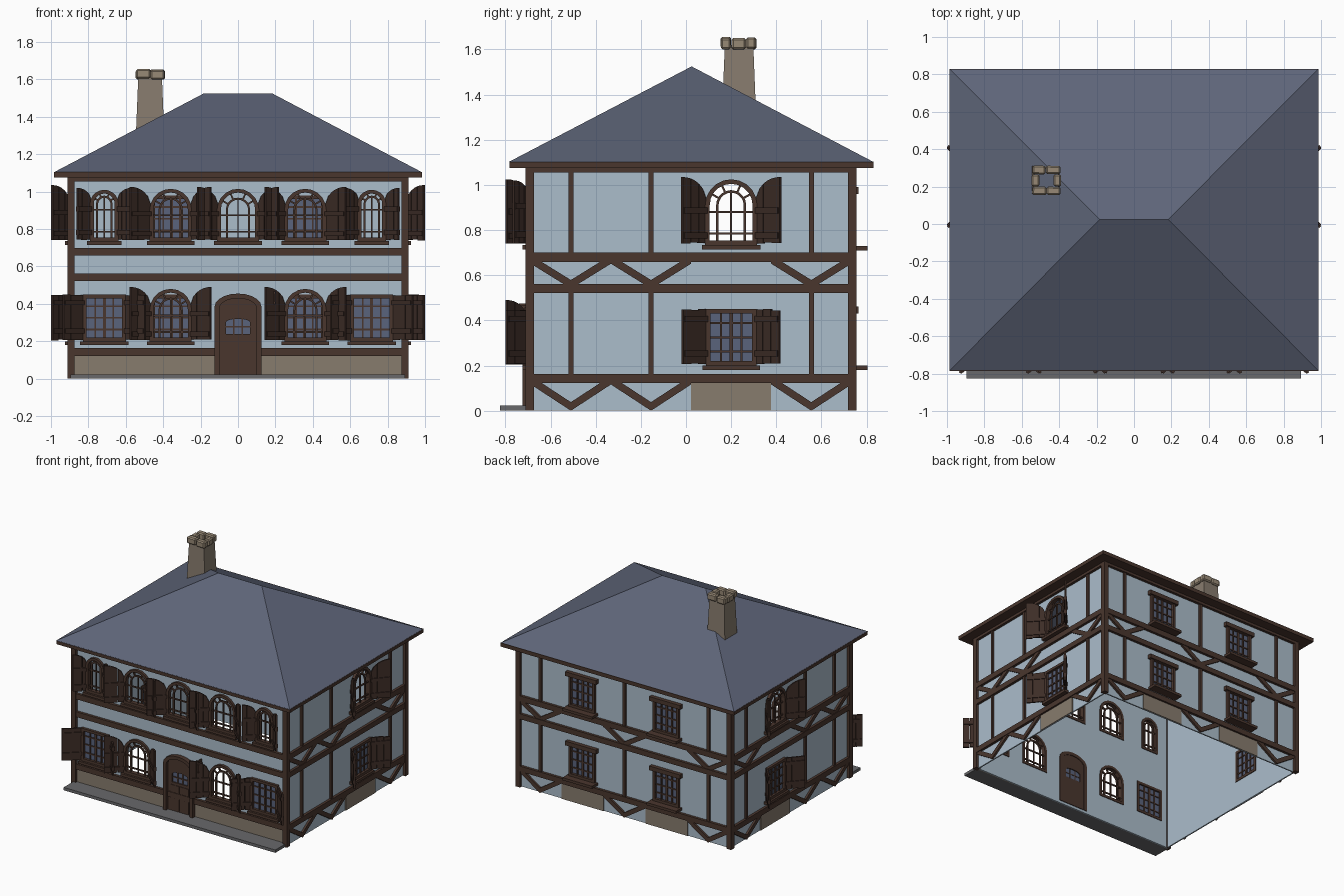
import bpy, bmesh, math, random
from mathutils import Matrix, Vector
from mathutils.geometry import tessellate_polygon

if "Cube" in bpy.data.objects:
    bpy.data.objects.remove(bpy.data.objects["Cube"])

random.seed(4)
COLOURS = {
    "wall_plaster": (0.41, 0.51, 0.60), "timber": (0.068, 0.037, 0.027),
    "shutter_wood": (0.047, 0.026, 0.020), "window_glass": (0.10, 0.125, 0.20),
    "roof_slate": (0.112, 0.130, 0.190), "base_stone": (0.245, 0.20, 0.155),
    "cap_stone": (0.31, 0.25, 0.18), "step_grey": (0.14, 0.14, 0.145),
}
MATS = {}
for n, c in COLOURS.items():
    MATS[n] = bpy.data.materials.new(n)
    MATS[n].diffuse_color = (*c, 1)
parts = {}


def part(name, mat):
    return parts.setdefault(name, (bmesh.new(), mat))[0]


def plate(name, mat, M, loops, w0, w1):
    """Extrude an outline (further loops are holes) from w0 to w1 in the frame M."""
    bm = part(name, mat)
    pts = [p for l in loops for p in l]
    lo, hi = ([bm.verts.new(M @ Vector((x, y, w))) for x, y in pts] for w in (w0, w1))
    tris = [range(len(pts))] if len(loops) == 1 else \
        tessellate_polygon([[Vector((x, y, 0)) for x, y in l] for l in loops])
    for t in tris:
        bm.faces.new([lo[i] for i in t])
        bm.faces.new([hi[i] for i in t])
    s = 0
    for l in loops:
        n = len(l)
        for i in range(n):
            a, b = s + i, s + (i + 1) % n
            bm.faces.new((lo[a], lo[b], hi[b], hi[a]))
        s += n


def rect(u0, u1, z0, z1):
    return [(u0, z0), (u1, z0), (u1, z1), (u0, z1)]


def arch(u, z0, z1, hw, rise, n=10):
    arc = [(u + hw * math.cos(math.pi * i / n), z1 - rise + rise * math.sin(math.pi * i / n))
           for i in range(n + 1)]
    return [(u - hw, z0), (u + hw, z0)] + arc


def bar(name, mat, M, p, q, width, w0, w1):
    p, q = Vector(p), Vector(q)
    n = (q - p).normalized().orthogonal() * width / 2
    plate(name, mat, M, [[tuple(p - n), tuple(q - n), tuple(q + n), tuple(p + n)]], w0, w1)


def side(angle, d):
    """Wall frame: x along the wall, y up, z outwards."""
    return (Matrix.Translation((0, 0.0225, 0)) @ Matrix.Rotation(math.radians(angle), 4, 'Z')
            @ Matrix.Rotation(math.pi / 2, 4, 'X') @ Matrix.Translation((0, 0, d)))


def shutter(name, M, u, z0, z1, sgn, W, rise):
    """Open three-plank shutter hinged at u, swinging out of the wall."""
    S = (M @ Matrix.Translation((u, 0, 0.004)) @ Matrix.Scale(sgn, 4, (1, 0, 0))
         @ Matrix.Rotation(math.radians(-42), 4, 'Y'))
    for k in range(3):
        a, b = W * k / 3 + 0.001, W * (k + 1) / 3 - 0.001
        drop = 0 if rise else random.uniform(0, 0.006)
        foot = z0 + random.uniform(0, 0.005)
        top = [(x, z1 - drop - rise * (1 - math.sqrt(1 - (1 - x / W) ** 2)))
               for x in (b, (a + b) / 2, a)]
        plate(name, "shutter_wood", S, [[(a, foot), (b, foot)] + top], 0, 0.012)
    h = z1 - rise - z0
    for z in (z0 + 0.2 * h, z0 + 0.82 * h):
        plate(name, "shutter_wood", S, [rect(0, W * .96, z - .013, z + .013)], -0.006, 0.018)


def window(label, M, u, z0, z1, hw, arched=False, shutters=True, sill=0.035):
    """Frame, bars, sill and shutters; returns the hole to cut in the wall."""
    fr, sh = label + "_window_frames", label + "_shutters"
    shape = (lambda i: arch(u, z0 + i, z1 - i, hw - i, hw - i)) if arched else \
        (lambda i: rect(u - hw + i, u + hw - i, z0 + i, z1 - i))
    plate(fr, "timber", M, [shape(0), shape(0.02)], -0.015, 0.02)
    plate(label + "_window_sills", "timber", M,
          [rect(u - hw - .015, u + hw + .015, z0 - .02, z0)], 0, sill)
    if arched:
        # open fanlight: inner arch, spokes and glazing bars
        r, spring = hw * 0.58, z1 - hw
        plate(fr, "timber", M, [arch(u, z0 + .01, spring + r, r, r),
                                arch(u, z0 + .02, spring + r - .011, r - .011, r - .011)], -.006, .006)
        for a in (30, 65, 115, 150):
            d = Vector((math.cos(math.radians(a)), math.sin(math.radians(a))))
            o = Vector((u, spring))
            bar(fr, "timber", M, o + d * (r - .005), o + d * (hw - .015), .009, -.006, .006)
        for z in (z0 + 0.05, spring - 0.03):
            bar(fr, "timber", M, (u - hw + .01, z), (u + hw - .01, z), .009, -.005, .005)
        bar(fr, "timber", M, (u, z0 + .01), (u, spring + r), .008, -.005, .005)
    else:
        plate(label + "_window_glass", "window_glass", M, [shape(0.015)], -.004, 0)
        for k, wd in ((-.5, .009), (0, .016), (.5, .009)):
            x = u + k * (hw - .02)
            bar(fr, "timber", M, (x, z0 + .01), (x, z1 - .01), wd, -.01, .008)
        for k in (1, 2, 3):
            z = z0 + (z1 - z0) * k / 4
            bar(fr, "timber", M, (u - hw + .01, z), (u + hw - .01, z), .009, -.009, .007)
    if shutters:
        W = 0.145 if hw > 0.09 else 0.10
        for s in (-1, 1):
            shutter(sh, M, u + s * hw, z0 + .005, z1 + (.01 if arched else 0), s, W, hw if arched else 0)
    else:
        plate(label + "_window_lintels", "timber", M,
              [rect(u - hw - .02, u + hw + .02, z1 - .02, z1 + .012)], 0, 0.03)
    return shape(0.01)


def timbers(label, M, half, studs, braces, panels):
    """Horizontal beams, thin studs, V braces and the stone panels of one wall."""
    for z0, z1 in ((.122, .163), (.522, .562), (.658, .70), (1.055, 1.08)):
        plate(label + "_beams", "timber", M, [rect(-half, half, z0, z1)], 0, 0.02)
    for u in studs:
        for z0, z1 in ((.16, .53), (.69, 1.06)):
            plate(label + "_studs", "timber", M, [rect(u - .011, u + .011, z0, z1)], 0, 0.014)
    for low, high in braces:
        for z0, z1 in ((.019, .135), (.56, .67)):
            plate(label + "_braces", "timber", M, [[(low, z0 - .019), (high, z1 - .019),
                                                   (high, z1 + .019), (low, z0 + .019)]], 0, 0.015)
    for a, b in panels:
        plate(label + "_stone_base", "base_stone", M, [rect(a, b, 0, .13)], 0, 0.006)


def wall(label, M, half, holes):
    plate(label + "_wall", "wall_plaster", M, [rect(-half, half, 0, 1.085)] + holes, -0.01, 0)


X, Y, B = 0.89, 0.7125, 0.355
# front wall with windows and door
F = side(0, Y)
holes = []
for s in (-1, 1):
    holes.append(window("front", F, s * .715, .2, .45, .115))
    holes.append(window("front", F, s * .36, .2, .48, .112, True))
    holes.append(window("front", F, s * .36, .735, 1.015, .112, True))
    holes.append(window("front", F, s * .715, .735, 1.01, .076, True))
holes.append(window("front", F, 0, .735, 1.015, .112, True))
holes.append(arch(0, .02, .435, .11, .06))
wall("front", F, X, holes)
timbers("front", F, X, [], [], [(-X, -.11), (.11, X)])
plate("door_frame", "timber", F, [arch(0, .02, .455, .125, .07), arch(0, .021, .43, .10, .055)], -.015, .035)
plate("door_panel", "timber", F, [arch(0, .02, .44, .11, .06), arch(0, .24, .32, .065, .02)], -.01, .012)
plate("door_glass", "window_glass", F, [arch(0, .235, .325, .07, .02)], -.003, .003)
for x in (-.022, .022):
    bar("door_bars", "timber", F, (x, .235), (x, .32), .008, -.005, .01)
bar("door_bars", "timber", F, (-.07, .278), (.07, .278), .008, -.005, .01)
for x in (-.06, -.02, .02, .06):
    bar("door_planks", "timber", F, (x, .03), (x, .22), .034, .01, .016)
# wall lantern beside the door
plate("lantern_body", "cap_stone", F, [rect(.158, .192, .408, .455)], .03, .064)
for z in (.40, .455):
    plate("lantern_frame", "timber", F, [rect(.15, .20, z, z + .01)], .022, .072)
for x in (.153, .191):
    for w in (.025, .063):
        plate("lantern_frame", "timber", F, [rect(x, x + .006, .40, .46)], w, w + .006)
plate("lantern_frame", "timber", F, [rect(.171, .179, .445, .475)], 0, .05)

# side walls, mirrored
for label, ang, s in (("right", 90, 1), ("left", 270, -1)):
    M, c = side(ang, X), s * B / 2
    wall(label, M, Y, [window(label, M, c, .2, .45, .112),
                       window(label, M, c, .735, 1.025, .115, True)])
    timbers(label, M, Y, [s * B * k for k in (-1.5, -.5, 1.5)],
            [(s * B * a, s * B * b) for a, b in
             ((-1.5, -2), (-1.5, -1), (-.5, -1), (-.5, 0), (1.5, 1), (1.5, 2))],
            [sorted((0, s * B))])

# back wall
K = side(180, Y)
wall("back", K, X, [window("back", K, s * B, z, z + .25, .11, False, False, .07)
                    for s in (-1, 1) for z in (.2, .73)])
timbers("back", K, X, [-2 * B, 0, 2 * B],
        [(s * B * a, s * B * b) for s in (-1, 1) for a, b in ((0, .5), (2, 1.5), (2, 2.5))],
        [(-1.5 * B, -.5 * B), (.5 * B, 1.5 * B)])

# corner posts, eaves and front paving
I = Matrix.Identity(4)
for x in (-.892, .892):
    for y in (-.692, .737):
        plate("corner_posts", "timber", I, [rect(x - .019, x + .019, y - .019, y + .019)], 0, 1.08)
plate("eaves", "timber", I, [rect(-.985, .985, -.782, .83), rect(-.88, .88, -.68, .725)], 1.075, 1.104)
for k in range(6):
    a = -.895 + k * .298
    plate("front_paving", "step_grey", I, [rect(a, a + .298, -.825, -.69)], 0, .022)

# hipped roof
bm = part("roof", "roof_slate")
e = [bm.verts.new((x, y, 1.102)) for x, y in rect(-.987, .987, -.785, .83)]
l, r = (bm.verts.new((x, .025, 1.525)) for x in (-.183, .183))
for f in ((e[0], e[1], r, l), (e[1], e[2], r), (e[2], e[3], l, r), (e[3], e[0], l)):
    bm.faces.new(f)

# hollow tapered chimney with rough cap stones
C = Matrix.Translation((-.47, .235, 1.41))
bmesh.ops.create_cone(part("chimney", "base_stone"), cap_ends=False, segments=4, depth=.42,
                      radius1=.08 * math.sqrt(2), radius2=.063 * math.sqrt(2),
                      matrix=C @ Matrix.Rotation(math.pi / 4, 4, 'Z'))
for x, y, sx, sy in ((-.038, -.056, .076, .046), (.038, -.056, .074, .044), (-.04, .056, .07, .046),
                     (.036, .056, .078, .044), (-.058, 0, .042, .064), (.058, 0, .04, .064)):
    stone = bmesh.ops.create_cube(part("chimney_cap", "cap_stone"), size=1, matrix=(
        Matrix.Translation((-.468 + x, .233 + y, 1.628 + random.uniform(-.004, .003)))
        @ Matrix.Rotation(random.uniform(-.04, .04), 4, 'Z') @ Matrix.Diagonal((sx, sy, .05, 1))))
    bmesh.ops.bevel(parts["chimney_cap"][0], geom=list({ed for v in stone["verts"] for ed in v.link_edges}),
                    offset=.008, segments=1, affect='EDGES')

# turn every part into an object
for name, (bm, mat) in parts.items():
    bmesh.ops.recalc_face_normals(bm, faces=bm.faces)
    mesh = bpy.data.meshes.new(name)
    bm.to_mesh(mesh)
    bm.free()
    mesh.materials.append(MATS[mat])
    bpy.context.collection.objects.link(bpy.data.objects.new(name, mesh))

for m in bpy.data.materials:
    if m.users and not m.is_grease_pencil:
        m.use_nodes = True
        m.node_tree.nodes["Principled BSDF"].inputs["Base Color"].default_value = m.diffuse_color
